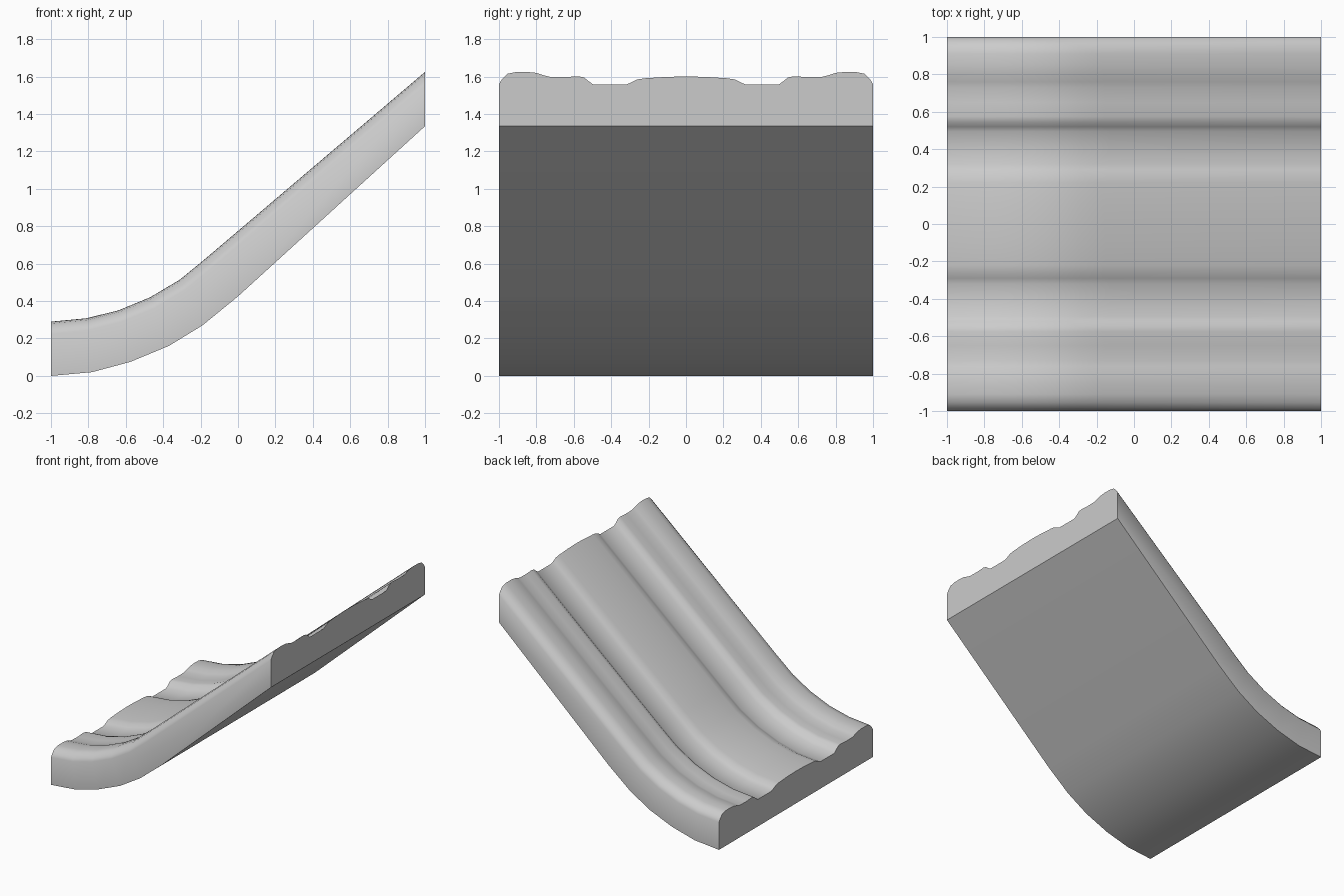
import bpy, bmesh, math
from mathutils import Vector

if "Cube" in bpy.data.objects:
    bpy.data.objects.remove(bpy.data.objects["Cube"])

# Matching points along the underside and the crest of the curve (x, z)
under = [(-1, 0), (-.78, .02), (-.575, .075), (-.37, .16), (-.19, .27), (0, .425), (1, 1.335)]
crest = [(-1, .29), (-.81, .308), (-.64, .35), (-.47, .42), (-.31, .515), (-.17, .63), (1, 1.625)]

# Half of the moulded cross-section (y, height), mirrored about the middle
half = [(-1, .225), (-.985, .25), (-.955, .28), (-.91, .289), (-.85, .29), (-.80, .285),
        (-.76, .272), (-.73, .264), (-.65, .262), (-.575, .267), (-.545, .26), (-.52, .24),
        (-.495, .222), (-.32, .222), (-.29, .235), (-.26, .250), (-.22, .256), (-.11, .263)]
profile = half + [(0, .266)] + [(-y, h) for y, h in reversed(half)]

bm = bmesh.new()
rings = []
for (bx, bz), (tx, tz) in zip(under, crest):
    low, high = Vector((bx, 0, bz)), Vector((tx, 0, tz))
    ring = [bm.verts.new((bx, -1, bz))]
    for y, h in profile:
        p = low.lerp(high, h / .29)
        ring.append(bm.verts.new((p.x, y, p.z)))
    ring.append(bm.verts.new((bx, 1, bz)))
    rings.append(ring)

# Skin between the sections, then close both ends
for a, b in zip(rings, rings[1:]):
    for i in range(len(a)):
        j = (i + 1) % len(a)
        bm.faces.new((a[i], a[j], b[j], b[i]))
bm.faces.new(rings[0])
bm.faces.new(rings[-1])
bmesh.ops.recalc_face_normals(bm, faces=bm.faces)

mesh = bpy.data.meshes.new("curved_moulding")
bm.to_mesh(mesh)
bm.free()
moulding = bpy.data.objects.new("curved_moulding", mesh)
bpy.context.collection.objects.link(moulding)

grey = bpy.data.materials.new("light_grey")
grey.diffuse_color = (.6, .6, .6, 1)
grey.use_nodes = True
grey.node_tree.nodes["Principled BSDF"].inputs["Base Color"].default_value = grey.diffuse_color
mesh.materials.append(grey)

bpy.context.view_layer.objects.active = moulding
moulding.select_set(True)
bpy.ops.object.shade_smooth_by_angle(angle=math.radians(42))
